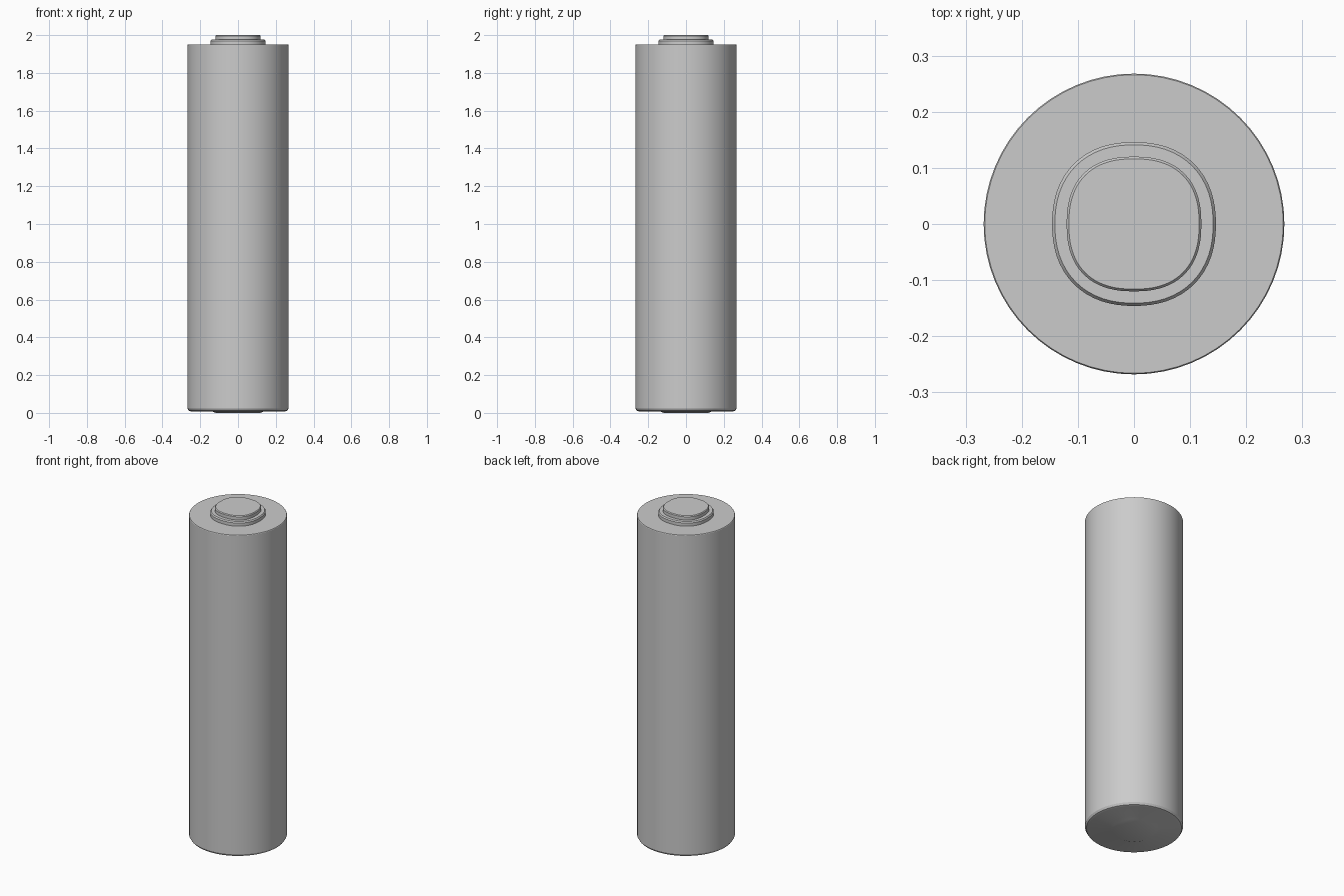
import bpy, bmesh, math

cube = bpy.data.objects.get("Cube")
if cube:
    bpy.data.objects.remove(cube, do_unlink=True)

SEGMENTS = 64

metal = bpy.data.materials.new("plain grey")
metal.use_nodes = True
grey = (0.6, 0.6, 0.6, 1)
metal.diffuse_color = grey
metal.node_tree.nodes["Principled BSDF"].inputs["Base Color"].default_value = grey


def ring_point(radius, z, power):
    """Return points of a ring; a power above 2 makes it slightly square."""
    points = []
    for i in range(SEGMENTS):
        a = math.tau * i / SEGMENTS
        c, s = math.cos(a), math.sin(a)
        r = radius / (abs(c) ** power + abs(s) ** power) ** (1 / power)
        points.append((r * c, r * s, z))
    return points


def lathe(name, profile):
    """Skin rings of (radius, height, squareness) from bottom to top, capped."""
    bm = bmesh.new()
    rings = [[bm.verts.new(p) for p in ring_point(*row)] for row in profile]
    for low, high in zip(rings, rings[1:]):
        for i in range(SEGMENTS):
            j = (i + 1) % SEGMENTS
            bm.faces.new((low[i], low[j], high[j], high[i]))
    bm.faces.new(rings[0][::-1])
    bm.faces.new(rings[-1])
    mesh = bpy.data.meshes.new(name)
    bm.to_mesh(mesh)
    bm.free()
    mesh.materials.append(metal)
    obj = bpy.data.objects.new(name, mesh)
    bpy.context.collection.objects.link(obj)
    bpy.ops.object.select_all(action='DESELECT')
    obj.select_set(True)
    bpy.context.view_layer.objects.active = obj
    bpy.ops.object.shade_smooth_by_angle(angle=math.radians(30))
    return obj


# Long can with a rounded lower rim and a raised contact under it
lathe("battery_body", [
    (0.118, 0, 2.4), (0.138, 0.008, 2.3), (0.25, 0.008, 2),
    (0.261, 0.012, 2), (0.268, 0.024, 2), (0.268, 1.947, 2), (0.266, 1.95, 2),
])

# Stepped terminal: wide collar, then the button
lathe("terminal_collar", [
    (0.146, 1.945, 2.25), (0.146, 1.969, 2.25), (0.141, 1.976, 2.25),
])
lathe("terminal_button", [
    (0.12, 1.97, 2.4), (0.12, 1.995, 2.4), (0.116, 2, 2.4),
])
